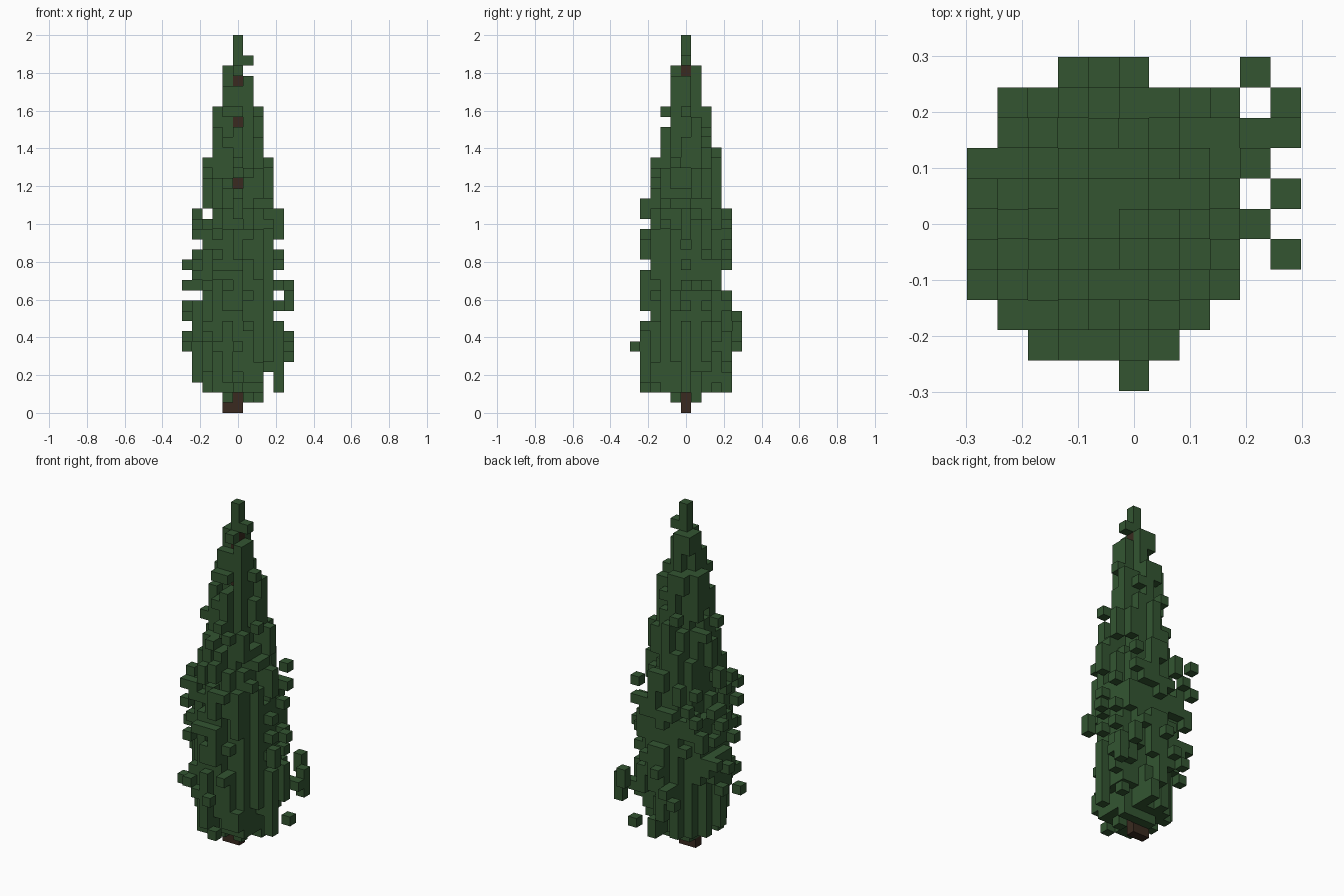
import bpy, bmesh, math, random
from mathutils import Vector

random.seed(11)
if "Cube" in bpy.data.objects:
    bpy.data.objects.remove(bpy.data.objects["Cube"])

LAYERS = 37
UNIT = 2 / LAYERS
# Span of x cells in each row of the plan, from y = -5 upward
ROWS = dict(zip(range(-5, 6), [(0, 0), (-3, 1), (-4, 2), (-5, 3), (-5, 3), (-5, 4),
                               (-5, 3), (-5, 4), (-4, 3), (-4, 3), (-2, 0)]))
# Layers where the widest ring is missing on each side
GAPS = {"east": {9, 11, 13, 16}, "west": {2, 11, 16},
        "north": {12, 13}, "south": {9, 14, 18}}


def material(name, color):
    mat = bpy.data.materials.new(name)
    mat.use_nodes = True
    mat.diffuse_color = color
    mat.node_tree.nodes["Principled BSDF"].inputs["Base Color"].default_value = color
    return mat


def half_width(k):
    """Stepped outline of the crown, in cells."""
    return 1 if k < 2 else 4 if k < 20 else 3 if k < 25 else 2 if k < 30 else 1 if k < 34 else 0


def radius(k):
    """Smooth taper of the dense crown, in cells."""
    return 3.45 if k < 13 else 3.45 - (k - 13) * 0.12


def box(cells, xs, ys, ks):
    cells.update((x, y, k) for x in xs for y in ys for k in ks)


def voxel_object(name, cells, hidden, mat):
    """Make only the cell faces that do not touch another cell."""
    bm = bmesh.new()
    for cell in sorted(cells):
        centre = Vector((cell[0], cell[1], cell[2] + 0.5))
        for axis in range(3):
            for sign in (-1, 1):
                n = Vector((0, 0, 0))
                n[axis] = sign
                near = tuple(c + int(d) for c, d in zip(cell, n))
                if near in cells or near in hidden:
                    continue
                u = Vector((n.y, n.z, n.x)) / 2
                v = n.cross(u)
                mid = centre + n / 2
                corners = (mid - u - v, mid + u - v, mid + u + v, mid - u + v)
                bm.faces.new([bm.verts.new(p * UNIT) for p in corners])
    bmesh.ops.remove_doubles(bm, verts=bm.verts, dist=UNIT / 100)
    mesh = bpy.data.meshes.new(name)
    bm.to_mesh(mesh)
    bm.free()
    mesh.materials.append(mat)
    obj = bpy.data.objects.new(name, mesh)
    bpy.context.collection.objects.link(obj)


# Trunk: one column inside the crown with a wider foot
trunk = set()
box(trunk, [0], [0], range(34))
trunk.add((-1, 0, 0))

# Dense crown: columns whose depth changes in short random runs
crown = set()
for y, (first, last) in ROWS.items():
    for x in range(first, last + 1):
        dist = math.hypot(x, y)
        run, shift = 0, 0
        start = 1 if dist < 1.5 else 2 if dist < 2.5 else random.choice([2, 2, 3, 4])
        for k in range(start, 34):
            if run == 0:
                run = random.randint(2, 6) if k < 9 else random.randint(1, 3)
                shift = random.choice([-0.4, -0.1, 0.1, 0.3, 0.6, 1.0])
            run -= 1
            if dist < max(radius(k) + shift, 0.9):
                crown.add((x, y, k))
        # Loose tufts outside the dense part
        if dist > 3.7:
            for _ in range(2):
                k = random.randint(6, 18)
                box(crown, [x], [y], range(k, k + random.randint(1, 2)))

# Tips that reach the stepped outline on every side
sides = [0, 0, 0, 0]
for k in range(2, 34):
    w = half_width(k)
    sides = [random.randint(-1, 1) if random.random() < (0.3 if k < 10 else 0.7) else s
             for s in sides]
    a, b, c, d = sides if w > 1 else (0, 0, 0, 0)
    if w > 3:
        a = 2 if a > 0 else 0
    crown.update({(w, a, k), (-w, b, k), (c, w, k), (d, -w, k)})


# Trim to the stepped outline
def inside(cell):
    x, y, k = cell
    w = half_width(k)
    if max(abs(x), abs(y)) > w:
        return False
    reach = {"east": x, "west": -x, "north": y, "south": -y}
    return not any(v > 3 and k in GAPS[s] for s, v in reach.items())


crown = set(filter(inside, crown))

# Far tufts on the outermost ring
for y, k in zip((-2, 1, 0, 2, -1, 1), (6, 7, 9, 10, 12, 14)):
    crown.add((-5, y, k))
for x, k in zip((-2, -1, 0), (6, 7, 9)):
    crown.add((x, 5, k))
crown.add((0, -5, 6))
box(crown, [5], [4], range(5, 8))
box(crown, [4], [5], [7, 8])
box(crown, [5, 4, 3], [3], [6])
box(crown, [5], [-1], [10, 11])
crown.update({(5, 1, 12), (4, 0, 10), (4, 2, 12), (4, 3, 2), (3, 4, 16)})
crown.update({(0, -4, 20), (-1, 3, 25)})

# Bottom fringe, gaps that show the trunk, and the top shoot
crown.add((2, 1, 1))
crown.discard((1, 0, 1))
for k in (1, 22, 28, 32):
    crown -= {(0, -d, k) for d in range(1, 6)}
crown -= {(1, d, 33) for d in (-1, 0, 1)}
box(crown, [0], [0], range(34, LAYERS))
crown.add((1, 0, 34))
crown -= trunk

voxel_object("trunk", trunk, crown, material("bark brown", (0.041, 0.023, 0.014, 1)))
voxel_object("foliage", crown, trunk, material("dark green", (0.033, 0.091, 0.031, 1)))
